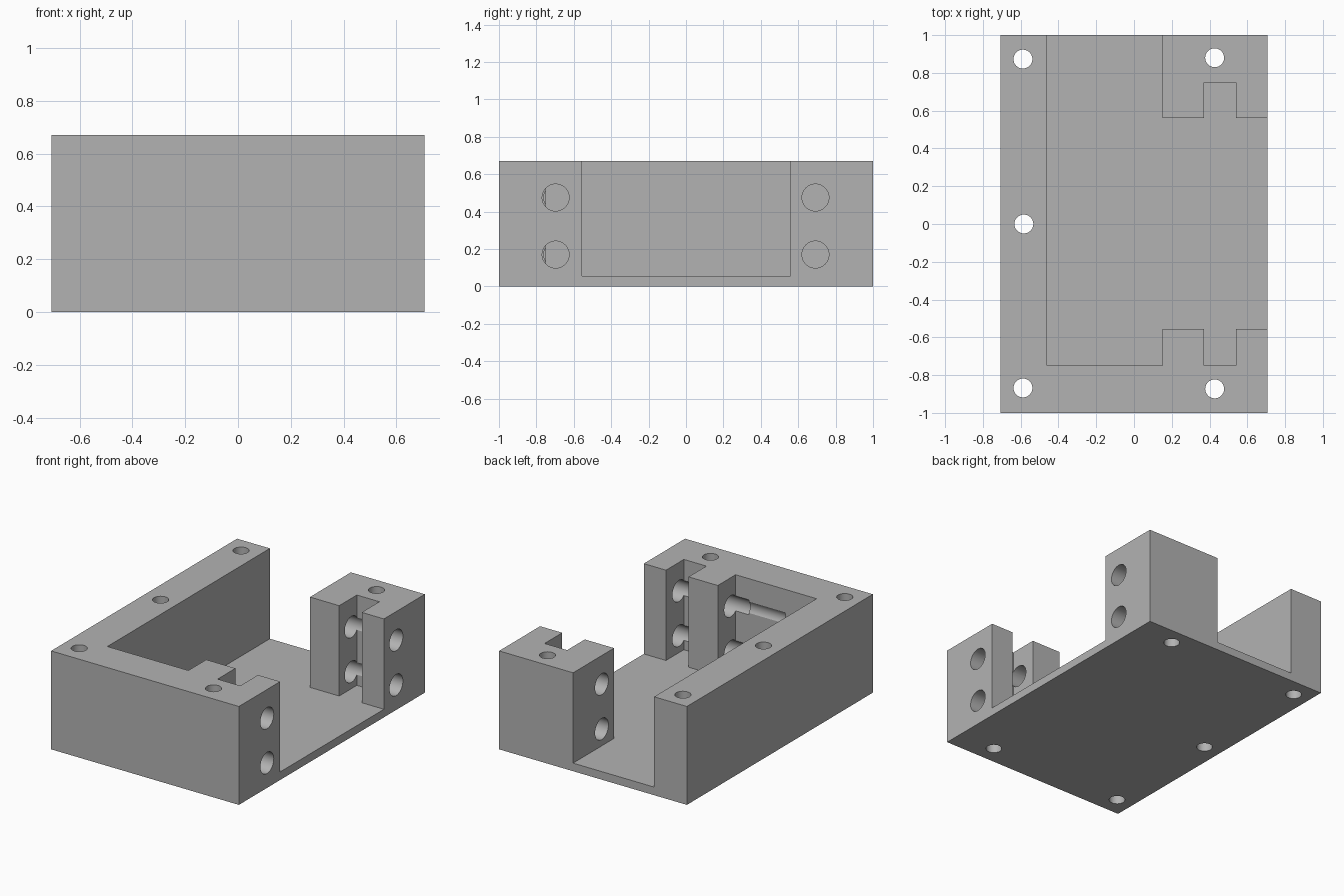
import bpy, bmesh, math
from mathutils import Matrix, Vector

if "Cube" in bpy.data.objects:
    bpy.data.objects.remove(bpy.data.objects["Cube"], do_unlink=True)

HX, HY, TOP, FLOOR = 0.707, 1.0, 0.67, 0.055

grey = bpy.data.materials.new("plain grey")
grey.use_nodes = True
grey.diffuse_color = (0.45, 0.45, 0.45, 1)
grey.node_tree.nodes["Principled BSDF"].inputs["Base Color"].default_value = (0.45, 0.45, 0.45, 1)


def finish(bm, name):
    bmesh.ops.recalc_face_normals(bm, faces=bm.faces)
    mesh = bpy.data.meshes.new(name)
    bm.to_mesh(mesh)
    bm.free()
    mesh.materials.append(grey)
    obj = bpy.data.objects.new(name, mesh)
    bpy.context.collection.objects.link(obj)
    return obj


def prism(name, outline, z0, z1):
    bm = bmesh.new()
    face = bm.faces.new([bm.verts.new((x, y, z0)) for x, y in outline])
    new = bmesh.ops.extrude_face_region(bm, geom=[face])["geom"]
    verts = [v for v in new if isinstance(v, bmesh.types.BMVert)]
    bmesh.ops.translate(bm, verts=verts, vec=(0, 0, z1 - z0))
    return finish(bm, name)


def rod(name, start, end, radius):
    a, b = Vector(start), Vector(end)
    turn = (b - a).to_track_quat('Z', 'Y').to_matrix().to_4x4()
    bm = bmesh.new()
    bmesh.ops.create_cone(bm, cap_ends=True, segments=48, radius1=radius, radius2=radius,
                          depth=(b - a).length,
                          matrix=Matrix.Translation((a + b) / 2) @ turn)
    return finish(bm, name)


def cut(body, cutter):
    cutter.hide_render = True
    mod = body.modifiers.new("cut", 'BOOLEAN')
    mod.operation = 'DIFFERENCE'
    mod.solver = 'EXACT'
    mod.object = cutter
    bpy.context.view_layer.objects.active = body
    bpy.ops.object.modifier_apply(modifier=mod.name)
    bpy.data.objects.remove(cutter, do_unlink=True)


# Solid block
body = prism("bracket_body", [(-HX, -HY), (HX, -HY), (HX, HY), (-HX, HY)], 0, TOP)

# Open pocket with a notch between each pair of posts
front, front_in = -0.748, -0.556
back, back_in = 0.75, 0.56
pocket = [(-0.46, front), (0.15, front), (0.15, front_in), (0.37, front_in),
          (0.37, front), (0.54, front), (0.54, front_in), (0.8, front_in),
          (0.8, back_in), (0.54, back_in), (0.54, back), (0.37, back),
          (0.37, back_in), (0.15, back_in), (0.15, 1.1), (-0.46, 1.1)]
cut(body, prism("pocket_cutter", pocket, FLOOR, TOP + 0.1))

# Vertical mounting holes
for x, y in [(-0.588, 0.873), (0.427, 0.88), (-0.583, 0), (-0.588, -0.868), (0.427, -0.873)]:
    cut(body, rod("mount_cutter", (x, y, -0.1), (x, y, TOP + 0.1), 0.05))

# Cross holes through the posts, running on as grooves in the front wall
for z in (0.17, 0.475):
    cut(body, rod("back_cross_cutter", (0.0, 0.692, z), (0.8, 0.692, z), 0.072))
    cut(body, rod("front_cross_cutter", (0.05, -0.697, z), (0.8, -0.697, z), 0.072))
    cut(body, rod("groove_cutter", (-0.225, -0.697, z), (0.1, -0.697, z), 0.064))

# Round hole walls, crisp edges elsewhere
bpy.ops.object.select_all(action='DESELECT')
body.select_set(True)
bpy.context.view_layer.objects.active = body
bpy.ops.object.shade_smooth_by_angle(angle=math.radians(30))
